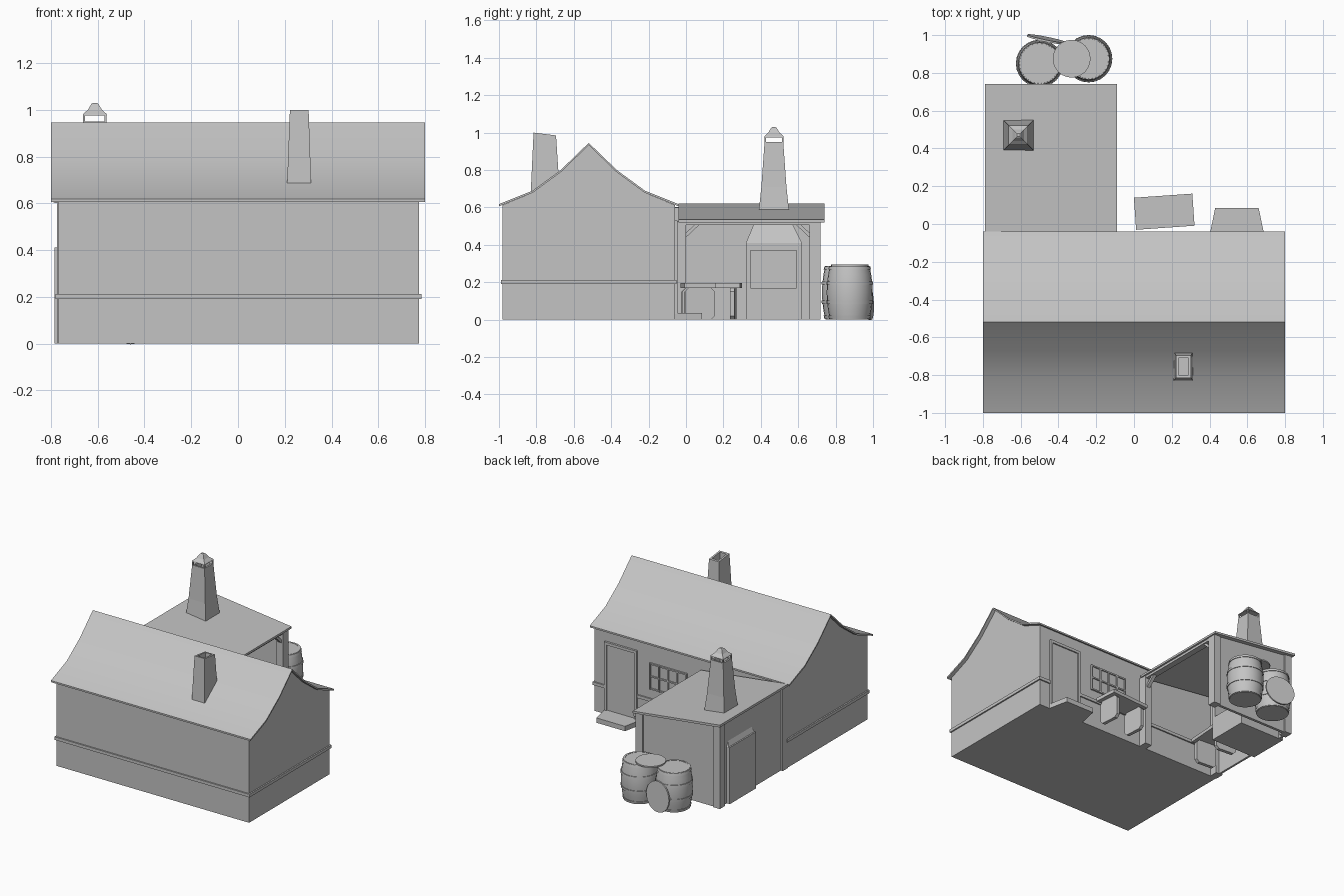
import bpy, bmesh, math
from mathutils import Matrix, Vector

if "Cube" in bpy.data.objects:
    bpy.data.objects.remove(bpy.data.objects["Cube"])

stone = bpy.data.materials.new("plain grey")
stone.diffuse_color = (0.55, 0.55, 0.55, 1)
stone.use_nodes = True
stone.node_tree.nodes["Principled BSDF"].inputs["Base Color"].default_value = stone.diffuse_color


def finish(name, bm, smooth=None, matrix=None):
    bmesh.ops.recalc_face_normals(bm, faces=bm.faces)
    if matrix:
        bm.transform(matrix)
    me = bpy.data.meshes.new(name)
    bm.to_mesh(me)
    bm.free()
    me.materials.append(stone)
    ob = bpy.data.objects.new(name, me)
    bpy.context.collection.objects.link(ob)
    if smooth:
        bpy.ops.object.select_all(action='DESELECT')
        ob.select_set(True)
        bpy.context.view_layer.objects.active = ob
        bpy.ops.object.shade_smooth_by_angle(angle=math.radians(smooth))
    return ob


def loft(name, rings, smooth=None, matrix=None):
    """Join equal-length rings of points and cap both ends."""
    bm = bmesh.new()
    vs = [[bm.verts.new(p) for p in r] for r in rings]
    n = len(rings[0])
    for a, b in zip(vs, vs[1:]):
        for i in range(n):
            bm.faces.new((a[i], a[(i + 1) % n], b[(i + 1) % n], b[i]))
    bm.faces.new(vs[0])
    bm.faces.new(vs[-1])
    return finish(name, bm, smooth, matrix)


def rect(x0, x1, y0, y1, z):
    return [(x0, y0, z), (x1, y0, z), (x1, y1, z), (x0, y1, z)]


def box(name, x0, x1, y0, y1, z0, z1, matrix=None):
    return loft(name, [rect(x0, x1, y0, y1, z0), rect(x0, x1, y0, y1, z1)], None, matrix)


def prism_x(name, pts, x0, x1, smooth=None, matrix=None):
    return loft(name, [[(x, y, z) for y, z in pts] for x in (x0, x1)], smooth, matrix)


def prism_y(name, pts, y0, y1):
    return loft(name, [[(x, y, z) for x, z in pts] for y in (y0, y1)])


# ---- main house: gabled body and thin curved roof
half = [(-1.0, .618), (-.82, .69), (-.67, .80), (-.52, .945)]
curve = half + [(-1.04 - y, z) for y, z in reversed(half[:-1])]
inner = [(y, z - .012) for y, z in curve]
walls = [(-.98, 0), (-.98, .613)] + inner[1:-1] + [(-.06, .613), (-.06, 0)]
prism_x("house_walls", walls, -.77, .775)
prism_x("house_roof", curve + inner[::-1], -.8, .8, smooth=30)

# trim band around the house, broken by the door
box("trim_front", -.78, .785, -.99, -.98, .19, .212)
for s, x in (("left", -.78), ("right", .775)):
    box("trim_" + s, x, x + .01, -.99, -.05, .19, .212)
box("trim_back_corner", .69, .785, -.06, -.05, .19, .212)
box("trim_back", -.77, .43, -.06, -.05, .19, .212)

# house chimney with recessed flue
loft("house_chimney", [
    rect(.21, .313, -.83, -.675, .68),
    [(.222, -.815, 1.0), (.302, -.815, 1.0), (.302, -.695, .985), (.222, -.695, .985)],
    [(.235, -.80, .998), (.289, -.80, .998), (.289, -.71, .987), (.235, -.71, .987)],
    rect(.235, .289, -.80, -.71, .90)])

# ---- door, step and window on the back wall
for x in (.43, .67):
    box("door_jamb", x, x + .02, -.06, -.045, .03, .53)
box("door_head", .45, .67, -.06, -.045, .51, .53)
box("door_panel", .45, .67, -.06, -.054, .03, .51)
loft("door_step", [[(.40, -.06, z), (.69, -.06, z), (.66, .085, z), (.43, .085, z)]
                   for z in (0, .035)])
box("window_glass", .03, .33, -.06, -.056, .28, .47)
for i in range(5):
    x = .03 + i * .0725
    box("window_bar", x, x + .01, -.06, -.047, .28, .47)
for z in (.28, .37, .46):
    box("window_rail", .03, .33, -.06, -.048, z, z + .01)

# ---- lean-to with a roof that falls toward +x
def roof_z(x):
    return .62 - .085 * (x + .79) / .7

prism_y("shed_roof", [(-.79, .62), (-.09, .535), (-.09, .52), (-.79, .603)], -.04, .74)
prism_y("shed_back_wall", [(-.76, 0), (-.12, 0), (-.12, roof_z(-.12) - .014),
                           (-.76, roof_z(-.76) - .014)], .69, .71)
box("shed_left_wall", -.76, -.745, -.06, .70, 0, roof_z(-.745) - .012)
for x0, x1 in ((-.775, -.72), (-.155, -.10)):
    for y0, y1 in ((-.06, 0), (.66, .72)):
        box("shed_post", x0, x1, y0, y1, 0, roof_z(x1) - .012)
box("shed_beam", -.15, -.105, 0, .66, .505, .525)
prism_x("brace_near", [(0, .44), (0, .465), (.055, .515), (.08, .515)], -.14, -.115)
prism_x("brace_far", [(.66, .44), (.66, .465), (.605, .515), (.58, .515)], -.14, -.115)

# ---- hearth with an opening, hood and vented chimney
box("hearth_base", -.785, -.42, .32, .62, 0, .17)
box("hearth_lintel", -.785, -.42, .32, .62, .37, .41)
box("hearth_back", -.785, -.70, .32, .62, .17, .37)
box("hearth_cheek_near", -.70, -.42, .32, .345, .17, .37)
box("hearth_cheek_far", -.70, -.42, .59, .62, .17, .37)
loft("hearth_hood", [rect(-.775, -.42, .32, .62, .41), rect(-.72, -.50, .375, .555, .54)])


def square(r, z):
    return rect(-.612 - r, -.612 + r, .47 - r, .47 + r, z)

loft("shed_chimney", [square(.081, .53), square(.08, .59), square(.067, .71), square(.05, .95),
                      square(.038, .95), square(.038, .90)])
for sx in (-1, 1):
    for sy in (-1, 1):
        cx, cy = -.612 + sx * .046, .47 + sy * .046
        box("vent_post", cx - .004, cx + .004, cy - .004, cy + .004, .95, .976)
loft("chimney_cap", [square(.052, .975), square(.05, .982), square(.03, 1.0),
                     square(.015, 1.025), square(.008, 1.03)])

# ---- two benches with rounded leg panels
def bench(name, x, y, turn):
    m = Matrix.Translation((x, y, 0)) @ Matrix.Rotation(math.radians(turn), 4, 'Z')
    box(name + "_top", -.155, .155, -.085, .085, .17, .195, m)
    panel = [(-.08, .02), (-.06, 0), (.06, 0), (.08, .02),
             (.08, .15), (.06, .17), (-.06, .17), (-.08, .15)]
    for lx in (-.125, .10):
        prism_x(name + "_leg", panel, lx, lx + .025, None, m)

bench("window_bench", .16, .065, 4)
bench("shed_bench", -.595, .14, 86)


# ---- barrels, hoops and lids
def lathe(name, profile, x, y, n=24, smooth=35):
    rings = [[(x + r * math.cos(2 * math.pi * i / n), y + r * math.sin(2 * math.pi * i / n), z)
              for i in range(n)] for r, z in profile]
    return loft(name, rings, smooth)


def belly(z):
    return .123 - .018 * ((z - .145) / .145) ** 2

for bx, by in ((-.5, .85), (-.24, .875)):
    outer = [(belly(z), z) for z in (0, .05, .10, .145, .19, .24, .287)]
    lathe("barrel", outer + [(.095, .287), (.108, .145), (.095, .03)], bx, by)
    for z in (.003, .085, .187, .267):
        a, b = belly(z), belly(z + .018)
        lathe("barrel_hoop", [(a - .004, z), (a + .004, z), (b + .004, z + .018),
                              (b - .004, z + .018)], bx, by)


def lid(name, loc, normal, r):
    ring = [[(r * math.cos(2 * math.pi * i / 24), r * math.sin(2 * math.pi * i / 24), z)
             for i in range(24)] for z in (-.005, .005)]
    m = Matrix.Translation(loc) @ Vector(normal).to_track_quat('Z', 'Y').to_matrix().to_4x4()
    loft(name, ring, 35, m)

lid("lid_flat", (-.33, .875, .291), (0, 0, 1), .10)
lid("lid_leaning", (-.46, .977, .105), (.2, .98, .08), .108)
